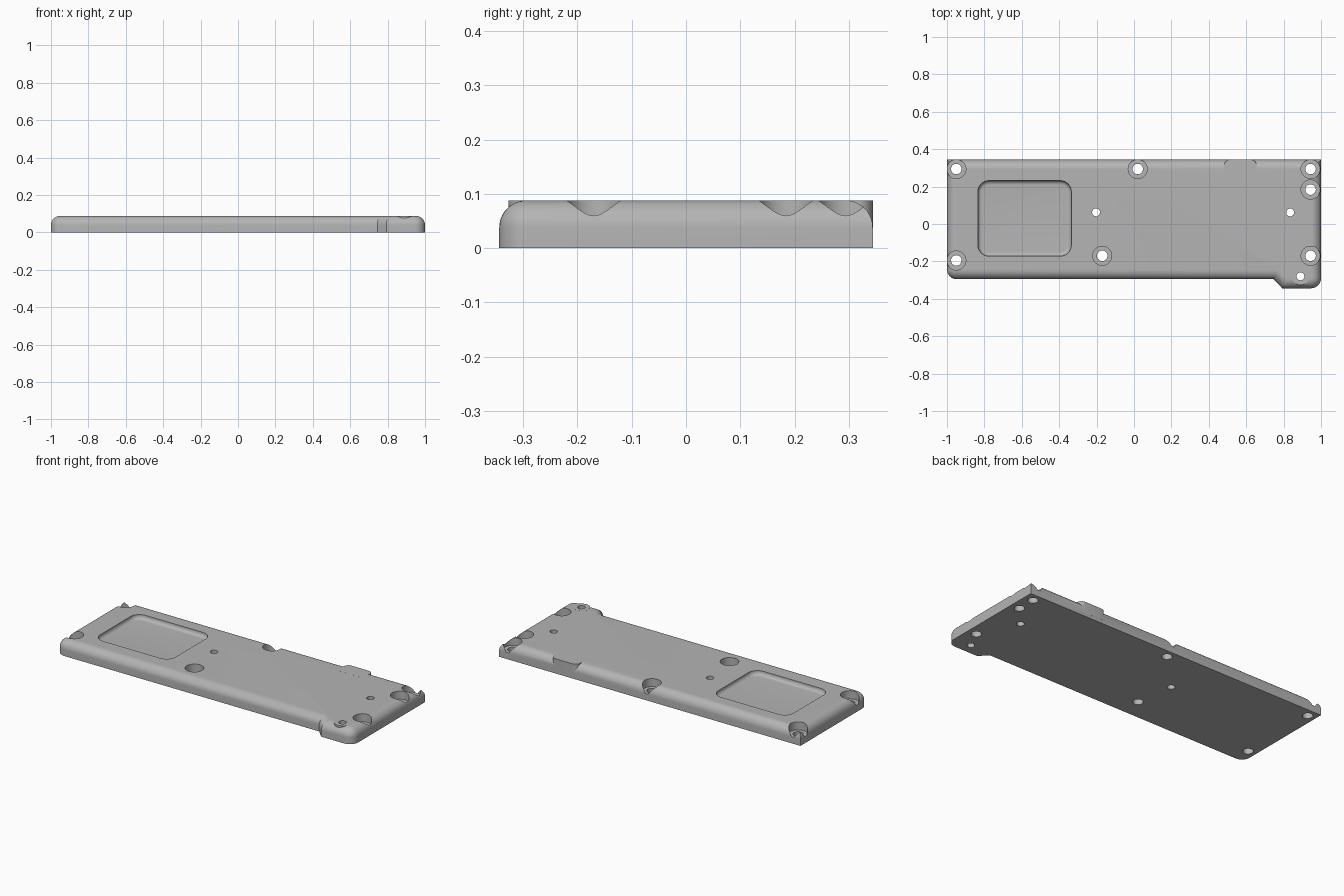
import bpy, bmesh, math
from mathutils import Vector

if "Cube" in bpy.data.objects:
    bpy.data.objects.remove(bpy.data.objects["Cube"], do_unlink=True)

TOP, FILLET = 0.088, 0.05

grey = bpy.data.materials.new("machined_grey")
grey.use_nodes = True
grey.diffuse_color = (0.46, 0.46, 0.46, 1)
grey.node_tree.nodes["Principled BSDF"].inputs["Base Color"].default_value = (0.46, 0.46, 0.46, 1)


def rounded_outline(corners, radii, inset=0.0, steps=8):
    """Counter-clockwise polygon, moved inwards, with rounded corners."""
    pts = []
    n = len(corners)
    for i in range(n):
        p = Vector(corners[i])
        a = (p - Vector(corners[i - 1])).normalized()
        b = (Vector(corners[(i + 1) % n]) - p).normalized()
        na, nb = Vector((-a.y, a.x)), Vector((-b.y, b.x))
        p = p + (na + nb) * inset / (1 + na.dot(nb))
        if radii[i] == 0:
            pts.append(p)
            continue
        r = max(radii[i] - inset, 0.001)
        centre = p + (na + nb) * r / (1 + na.dot(nb))
        start = math.atan2(-na.y, -na.x)
        turn = math.atan2(a.cross(b), a.dot(b))
        for k in range(steps + 1):
            t = start + turn * k / steps
            pts.append(centre + Vector((math.cos(t), math.sin(t))) * r)
    return pts


def circle(x, y, r, n=40):
    return [Vector((x + r * math.cos(math.tau * k / n), y + r * math.sin(math.tau * k / n)))
            for k in range(n)]


def add_loft(bm, layers):
    """Closed solid through a stack of (outline, height) layers."""
    rings = [[bm.verts.new((p.x, p.y, z)) for p in pts] for pts, z in layers]
    n = len(rings[0])
    for low, high in zip(rings, rings[1:]):
        for i in range(n):
            j = (i + 1) % n
            bm.faces.new((low[i], low[j], high[j], high[i]))
    bm.faces.new(rings[0][::-1])
    bm.faces.new(rings[-1])


def make_object(name, solids):
    bm = bmesh.new()
    for layers in solids:
        add_loft(bm, layers)
    bmesh.ops.recalc_face_normals(bm, faces=bm.faces)
    mesh = bpy.data.meshes.new(name)
    bm.to_mesh(mesh)
    bm.free()
    mesh.materials.append(grey)
    obj = bpy.data.objects.new(name, mesh)
    bpy.context.collection.objects.link(obj)
    return obj


def rectangle(x0, x1, y0, y1):
    return [(x0, y0), (x1, y0), (x1, y1), (x0, y1)]


# Plate with a wider front right-hand foot and a rounded upper edge
outline = [(-1, -0.295), (0.745, -0.295), (0.793, -0.344), (1, -0.344), (1, 0.344), (-1, 0.344)]
radii = [0.052, 0, 0, 0.055, 0, 0]
layers = [(rounded_outline(outline, radii), 0)]
for k in range(11):
    t = math.pi / 2 * k / 10
    layers.append((rounded_outline(outline, radii, FILLET * (1 - math.cos(t))),
                   TOP - FILLET + FILLET * math.sin(t)))
plate = make_object("cover_plate", [layers])

# Flat-topped bosses that stand out of the rounded edge
block = rounded_outline(rectangle(0.482, 0.655, 0.25, 0.3442), [0, 0, 0.03, 0.03])
pillar = circle(0.89, -0.28, 0.047)
bosses = make_object("edge_bosses", [[(pts, 0.02), (pts, TOP + 0.0002)] for pts in (block, pillar)])

# Counterbored screw holes and small pin holes
screws = [(-0.95, 0.294), (0.02, 0.294), (0.944, 0.294), (0.944, 0.184),
          (0.944, -0.17), (-0.95, -0.195), (-0.17, -0.17)]
pins = [(-0.203, 0.062), (0.835, 0.062), (0.89, -0.28)]
holes = []
for x, y in screws:
    holes.append([(circle(x, y, r), z) for r, z in
                  ((0.028, -0.05), (0.028, 0.04), (0.051, 0.04), (0.051, 0.15))])
for x, y in pins:
    holes.append([(circle(x, y, 0.021), z) for z in (-0.05, 0.15)])
hole_cutter = make_object("hole_cutter", holes)

# Shallow rectangular pocket with a rounded floor edge
sides = rectangle(-0.835, -0.335, -0.172, 0.232)
depth, r = 0.026, 0.022
pocket = []
for k in range(9):
    t = math.pi / 2 * k / 8
    pocket.append((rounded_outline(sides, [0.06] * 4, r * (1 - math.sin(t))),
                   TOP - depth + r * (1 - math.cos(t))))
pocket.append((rounded_outline(sides, [0.06] * 4), 0.15))
pocket_cutter = make_object("pocket_cutter", [pocket])

# Combine the parts into one solid
tools = [(bosses, "UNION"), (pocket_cutter, "DIFFERENCE"), (hole_cutter, "DIFFERENCE")]
for tool, operation in tools:
    tool.hide_render = True
    mod = plate.modifiers.new(tool.name, "BOOLEAN")
    mod.operation = operation
    mod.solver = "EXACT"
    mod.object = tool
bpy.context.view_layer.update()
evaluated = plate.evaluated_get(bpy.context.evaluated_depsgraph_get())
finished = bpy.data.meshes.new_from_object(evaluated)
plate.modifiers.clear()
plate.data = finished
for tool, _ in tools:
    bpy.data.objects.remove(tool, do_unlink=True)

bpy.ops.object.select_all(action="DESELECT")
plate.select_set(True)
bpy.context.view_layer.objects.active = plate
bpy.ops.object.shade_smooth_by_angle(angle=math.radians(30))
